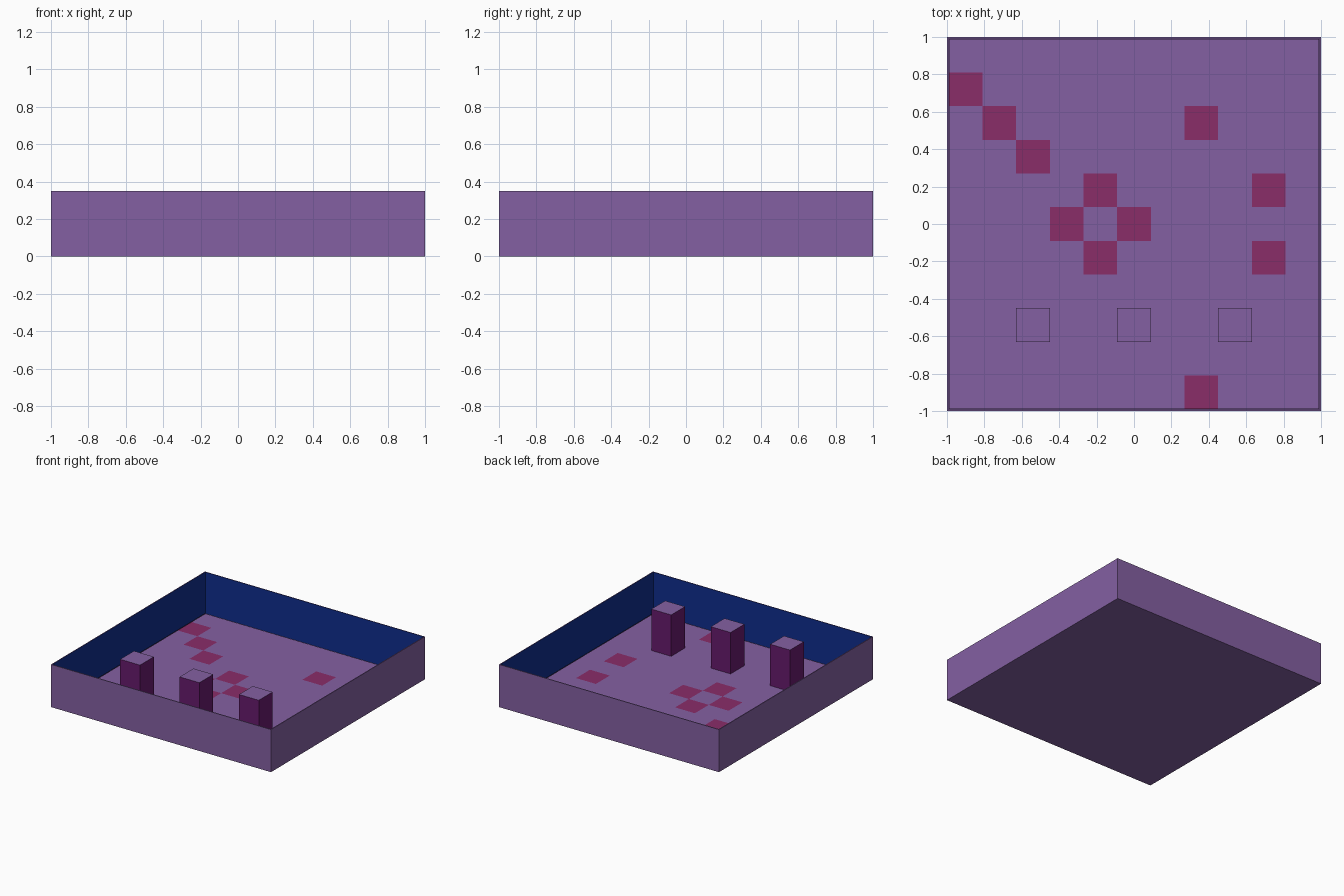
import bpy, bmesh
from mathutils import Matrix

if "Cube" in bpy.data.objects:
    bpy.data.objects.remove(bpy.data.objects["Cube"])

CELLS, CELL, HEIGHT, WALL, FLOOR = 11, 0.18, 0.35, 0.01, 0.01


def material(name, r, g, b):
    lin = [(c / 255 / 12.92) if c < 11 else ((c / 255 + 0.055) / 1.055) ** 2.4 for c in (r, g, b)]
    m = bpy.data.materials.new(name)
    m.diffuse_color = (*lin, 1)
    m.use_nodes = True
    m.node_tree.nodes["Principled BSDF"].inputs["Base Color"].default_value = m.diffuse_color
    return m


purple = material("purple", 132, 96, 162)
blue = material("blue", 15, 46, 141)
red = material("red", 138, 45, 105)
plum = material("plum", 103, 26, 109)


def finish(name, bm, mats):
    mesh = bpy.data.meshes.new(name)
    bm.to_mesh(mesh)
    bm.free()
    for m in mats:
        mesh.materials.append(m)
    ob = bpy.data.objects.new(name, mesh)
    bpy.context.collection.objects.link(ob)
    return ob


def box(size, centre):
    bm = bmesh.new()
    bmesh.ops.create_cube(bm, size=1, matrix=Matrix.Translation(centre) @ Matrix.Diagonal((*size, 1)))
    bm.normal_update()
    return bm, max(bm.faces, key=lambda f: f.calc_center_median().z)


# Open tray: inset the top, sink it to floor level, blue inner walls
bm, top = box((2, 2, HEIGHT), (0, 0, HEIGHT / 2))
bmesh.ops.inset_region(bm, faces=[top], thickness=WALL)
walls = bmesh.ops.extrude_discrete_faces(bm, faces=[top])["faces"]
sunk = walls[0]
bmesh.ops.translate(bm, verts=sunk.verts, vec=(0, 0, FLOOR - HEIGHT))
for e in sunk.edges:
    for f in e.link_faces:
        if f is not sunk:
            f.material_index = 1
bmesh.ops.delete(bm, geom=[sunk], context='FACES_ONLY')
finish("tray", bm, [purple, blue])

# Tiled floor with red marker tiles, given as cell column and row from the centre
marked = {(-5, 4), (-4, 3), (-3, 2), (-1, 1), (-2, 0), (0, 0), (-1, -1),
          (2, 3), (4, 1), (4, -1), (2, -5)}
bm = bmesh.new()
bmesh.ops.create_grid(bm, x_segments=CELLS, y_segments=CELLS, size=CELLS * CELL / 2,
                      matrix=Matrix.Translation((0, 0, FLOOR)))
for f in bm.faces:
    c = f.calc_center_median()
    f.material_index = int((round(c.x / CELL), round(c.y / CELL)) in marked)
finish("floor_tiles", bm, [purple, red])

# Row of three pillars with light tops
for i, col in enumerate((-3, 0, 3)):
    h = HEIGHT - FLOOR
    bm, top = box((CELL, CELL, h), (col * CELL, -3 * CELL, FLOOR + h / 2))
    top.material_index = 1
    finish(f"pillar_{i + 1}", bm, [plum, purple])
